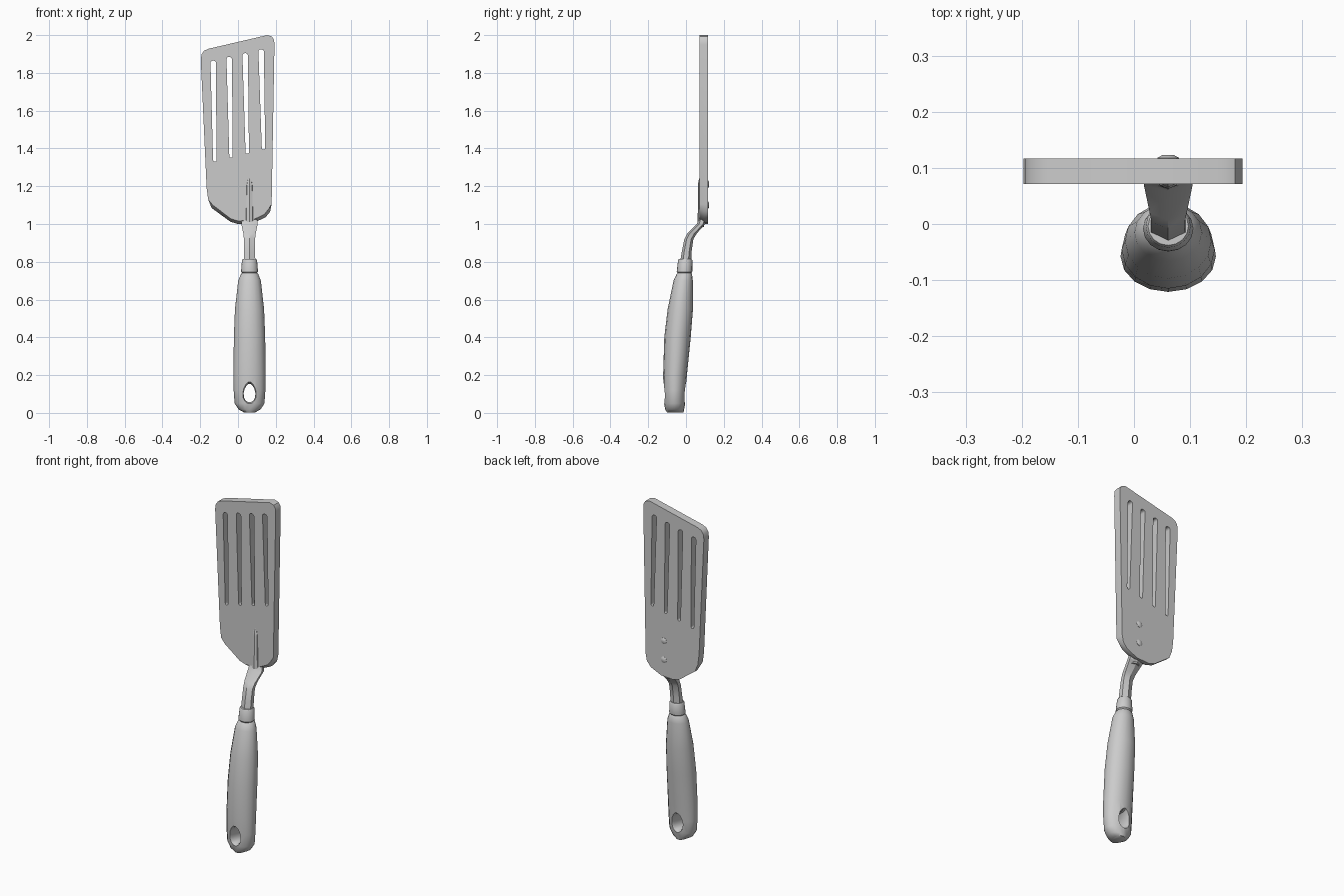
import bpy, bmesh, math

if "Cube" in bpy.data.objects:
    bpy.data.objects.remove(bpy.data.objects["Cube"])

gray = bpy.data.materials.new("plain gray")
gray.diffuse_color = (0.6, 0.6, 0.6, 1)
gray.use_nodes = True
gray.node_tree.nodes["Principled BSDF"].inputs["Base Color"].default_value = gray.diffuse_color
CX = 0.061  # handle axis


def finish(name, bm, angle=35):
    bmesh.ops.recalc_face_normals(bm, faces=bm.faces)
    me = bpy.data.meshes.new(name)
    bm.to_mesh(me)
    bm.free()
    me.materials.append(gray)
    ob = bpy.data.objects.new(name, me)
    bpy.context.collection.objects.link(ob)
    shade(ob, angle)
    return ob


def shade(ob, angle):
    bpy.ops.object.select_all(action='DESELECT')
    ob.select_set(True)
    bpy.context.view_layer.objects.active = ob
    bpy.ops.object.shade_smooth_by_angle(angle=math.radians(angle))


def bridge(bm, rings):
    n = len(rings[0])
    for a, b in zip(rings, rings[1:]):
        for i in range(n):
            j = (i + 1) % n
            bm.faces.new((a[i], a[j], b[j], b[i]))
    bm.faces.new(rings[0])
    bm.faces.new(rings[-1])


def loft(name, sections, sides, angle=35):
    """Elliptical sections (z, centre y, half width, half depth)."""
    bm = bmesh.new()
    rings = []
    for z, cy, hx, hy in sections:
        rings.append([bm.verts.new((CX + hx * math.sin(2 * math.pi * i / sides),
                                    cy - hy * math.cos(2 * math.pi * i / sides), z))
                      for i in range(sides)])
    bridge(bm, rings)
    return finish(name, bm, angle)


def prism(name, layers):
    """Outlines in xz, each at its own y: [(y, [(x, z), ...]), ...]"""
    bm = bmesh.new()
    bridge(bm, [[bm.verts.new((x, y, z)) for x, z in pts] for y, pts in layers])
    return finish(name, bm)


def cut(ob, cutter, angle):
    mod = ob.modifiers.new("cut", 'BOOLEAN')
    mod.operation = 'DIFFERENCE'
    mod.solver = 'EXACT'
    mod.object = cutter
    bpy.ops.object.select_all(action='DESELECT')
    ob.select_set(True)
    bpy.context.view_layer.objects.active = ob
    bpy.ops.object.modifier_apply(modifier=mod.name)
    bpy.data.objects.remove(cutter)
    shade(ob, angle)


# Blade: slanted top, rounded corners, undercut bottom edge on the front
outline = [(0.0, 1.0), (0.08, 1.005), (0.145, 1.035), (0.17, 1.065), (0.178, 1.105),
           (0.193, 1.95), (0.191, 1.975), (0.18, 1.992), (0.155, 2.0),
           (-0.155, 1.928), (-0.18, 1.917), (-0.193, 1.898), (-0.197, 1.87),
           (-0.166, 1.19), (-0.158, 1.13), (-0.14, 1.085), (-0.04, 1.012)]
front = [(x * 0.96, z + 0.016) if z < 1.1 else (x, z) for x, z in outline]
blade = prism("blade", [(0.071, front), (0.095, outline), (0.117, outline)])

# Four tapered, round-ended slots
for i in range(4):
    xt, zt = -0.131 + 0.0845 * i, 1.865 + 0.02 * i
    xb, zb = -0.123 + 0.086 * i, 1.33 + 0.021 * i
    pts = []
    for k in range(7):
        a = math.pi * k / 6
        pts.append((xt + 0.0145 * math.cos(a), zt - 0.012 + 0.012 * math.sin(a)))
    for k in range(7):
        a = math.pi + math.pi * k / 6
        pts.append((xb + 0.009 * math.cos(a), zb + 0.009 + 0.009 * math.sin(a)))
    cut(blade, prism("slot_cutter", [(0.0, pts), (0.2, pts)]), 35)

# Handle grip with flat-bottomed rounded end
handle = loft("handle", [
    (0.003, -0.057, 0.03, 0.044), (0.018, -0.06, 0.058, 0.05), (0.05, -0.06, 0.079, 0.056),
    (0.12, -0.06, 0.084, 0.059), (0.2, -0.058, 0.085, 0.063), (0.4, -0.045, 0.083, 0.07),
    (0.55, -0.03, 0.077, 0.067), (0.7, -0.015, 0.06, 0.051), (0.735, -0.009, 0.046, 0.041),
    (0.742, -0.008, 0.038, 0.034)], 16, 40)


# Flared hanging hole, egg shaped
def egg(s):
    return [(CX + s * 0.031 * math.cos(a) * (1 - 0.15 * math.sin(a)),
             0.105 + s * 0.049 * math.sin(a))
            for a in (2 * math.pi * k / 14 for k in range(14))]


cut(handle, prism("hole_cutter", [(-0.2, egg(1.6)), (-0.118, egg(1.2)), (-0.1, egg(1)),
                                  (-0.02, egg(1)), (-0.002, egg(1.2)), (0.08, egg(1.6))]), 40)

# Collar ring above the grip
loft("collar", [(0.738, -0.009, 0.037, 0.034), (0.747, -0.008, 0.045, 0.041),
                (0.76, -0.007, 0.044, 0.041), (0.808, -0.004, 0.04, 0.038),
                (0.814, -0.004, 0.036, 0.034)], 16)

# Bent six-sided shank
loft("shank", [(0.79, -0.003, 0.036, 0.03), (0.85, 0.003, 0.034, 0.026),
               (0.92, 0.015, 0.034, 0.024), (0.95, 0.032, 0.038, 0.025),
               (1.0, 0.08, 0.05, 0.022), (1.025, 0.087, 0.046, 0.02)], 6, 25)

# Narrow tongue lying on the blade front
loft("tongue", [(0.985, 0.078, 0.026, 0.018), (1.02, 0.08, 0.023, 0.018),
                (1.2, 0.08, 0.02, 0.017), (1.23, 0.08, 0.014, 0.014),
                (1.245, 0.08, 0.006, 0.008)], 8, 25)

# Two rivets on the blade back
for z in (1.1, 1.21):
    def ring(r):
        return [(CX + r * math.cos(math.pi * k / 4), z + r * math.sin(math.pi * k / 4))
                for k in range(8)]
    prism("rivet", [(0.105, ring(0.02)), (0.118, ring(0.019)), (0.123, ring(0.01))])
